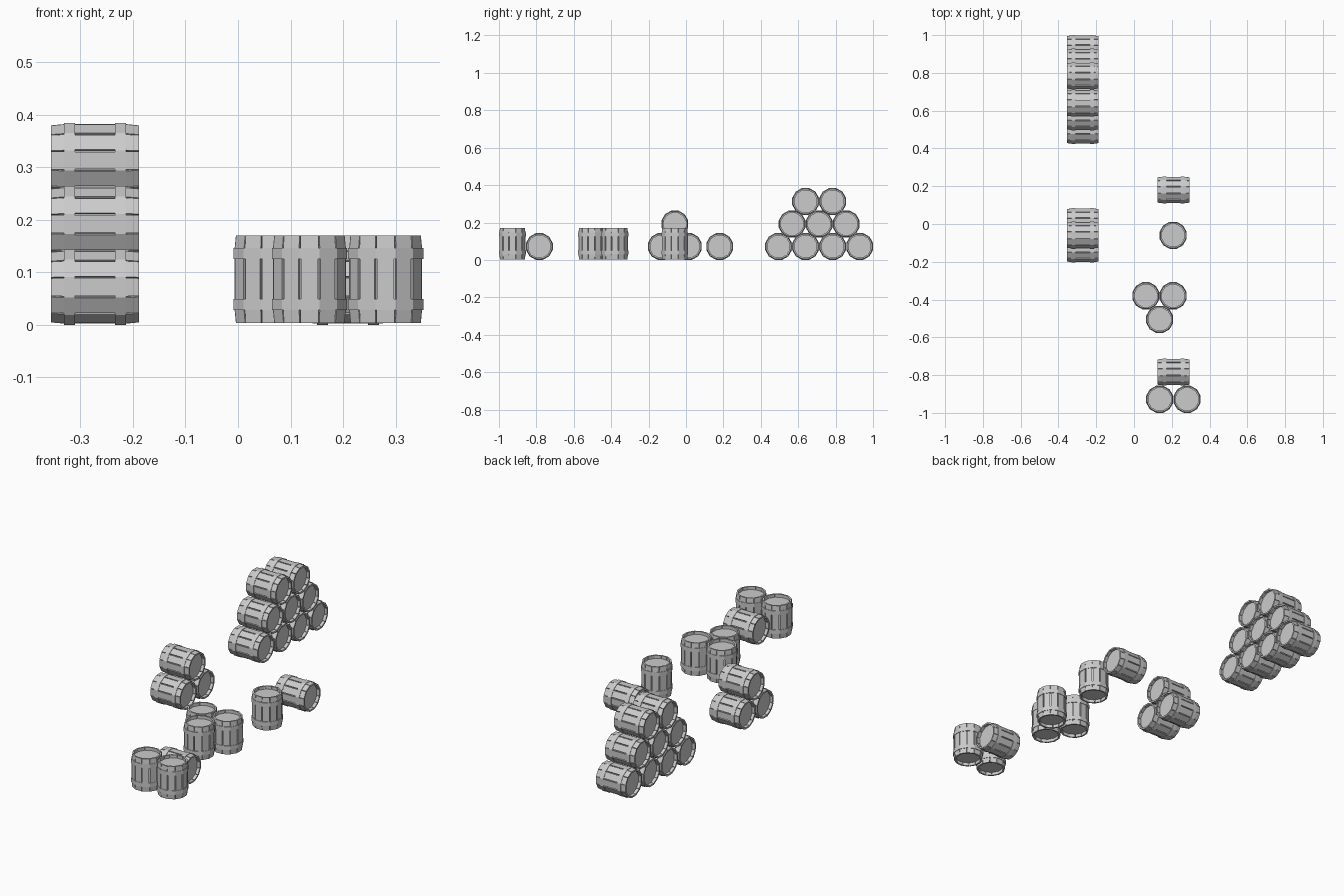
import bpy, bmesh, math

cube = bpy.data.objects.get("Cube")
if cube:
    bpy.data.objects.remove(cube)

mat = bpy.data.materials.new("barrel_grey")
mat.use_nodes = True
grey = (0.6, 0.6, 0.6, 1)
mat.diffuse_color = grey
mat.node_tree.nodes["Principled BSDF"].inputs["Base Color"].default_value = grey

SIDES = 12
HALF = math.pi / SIDES
HALF_LEN = 0.0835


def corner(apothem, angle, z, mid=0.0):
    """Point on the flat of a regular polygon side centred on angle mid."""
    r = apothem / math.cos(angle)
    return (r * math.cos(mid + angle), r * math.sin(mid + angle), z)


def add_stave(bm, mid):
    # (height, outer apothem, half angle): slightly bulged, closing up at the ends
    sections = [(-HALF_LEN, 0.067, 0.95), (-0.058, 0.0695, 0.93), (-0.038, 0.0695, 0.87),
                (0.038, 0.0695, 0.87), (0.058, 0.0695, 0.93), (HALF_LEN, 0.067, 0.95)]
    rings = []
    for z, r, f in sections:
        a = HALF * f
        rings.append([bm.verts.new(corner(rad, ang, z, mid))
                      for rad, ang in ((r, -a), (r, a), (0.059, a), (0.059, -a))])
    for lo, hi in zip(rings, rings[1:]):
        for i in range(4):
            j = (i + 1) % 4
            bm.faces.new((lo[i], lo[j], hi[j], hi[i]))
    bm.faces.new(rings[0][::-1])
    bm.faces.new(rings[-1])


def add_hoop(bm, z0, z1, inner=0.064, outer=0.0717):
    loops = [[bm.verts.new(corner(r, HALF, z, i * 2 * HALF)) for i in range(SIDES)]
             for r, z in ((outer, z0), (outer, z1), (inner, z1), (inner, z0))]
    for k in range(4):
        a, b = loops[k], loops[(k + 1) % 4]
        for i in range(SIDES):
            j = (i + 1) % SIDES
            bm.faces.new((a[i], a[j], b[j], b[i]))


def add_core(bm, apothem=0.0615, half=0.068):
    # Inner drum, whose caps are the recessed lids
    lo, hi = [[bm.verts.new(corner(apothem, HALF, z, i * 2 * HALF)) for i in range(SIDES)]
              for z in (-half, half)]
    for i in range(SIDES):
        j = (i + 1) % SIDES
        bm.faces.new((lo[i], lo[j], hi[j], hi[i]))
    bm.faces.new(lo[::-1])
    bm.faces.new(hi)


# One barrel mesh shared by every barrel
bm = bmesh.new()
for s in range(SIDES):
    add_stave(bm, s * 2 * HALF)
add_hoop(bm, 0.038, 0.059)
add_hoop(bm, -0.059, -0.038)
add_core(bm)
bmesh.ops.recalc_face_normals(bm, faces=bm.faces)
barrel_mesh = bpy.data.meshes.new("barrel")
bm.to_mesh(barrel_mesh)
bm.free()
barrel_mesh.materials.append(mat)


def barrel(name, x, y, z, lying):
    ob = bpy.data.objects.new(name, barrel_mesh)
    ob.location = (x, y, z)
    if lying:
        ob.rotation_euler.y = math.pi / 2
    bpy.context.collection.objects.link(ob)


GROUND, STEP, RISE = 0.0717, 0.1445, 0.1205


def stack(name, x, y, rows):
    """Pile of lying barrels; rows lists the count in each layer."""
    for level, count in enumerate(rows):
        for i in range(count):
            barrel(f"{name}_{level + 1}_{i + 1}", x, y + (i + level / 2) * STEP,
                   GROUND + level * RISE, True)


stack("large_stack_barrel", -0.272, 0.495, (4, 3, 2))
stack("small_stack_barrel", -0.272, -0.132, (2, 1))
stack("back_lying_barrel", 0.209, 0.18, (1,))
stack("front_lying_barrel", 0.209, -0.784, (1,))

standing = [(0.207, -0.06), (0.063, -0.38), (0.207, -0.38),
            (0.136, -0.505), (0.136, -0.928), (0.281, -0.928)]
for n, (x, y) in enumerate(standing):
    barrel(f"standing_barrel_{n + 1}", x, y, 0.087, False)
